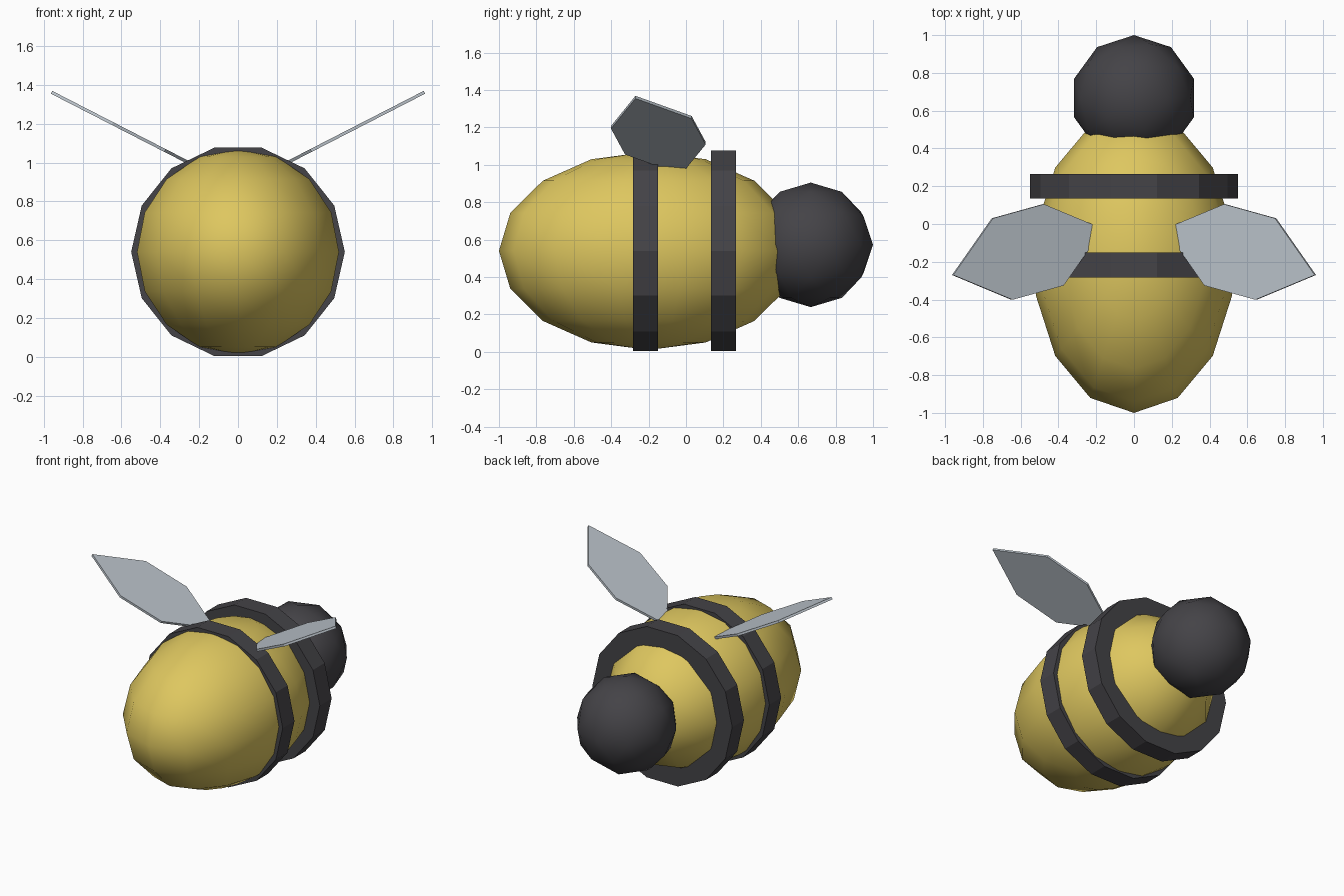
import bpy, bmesh, math
from mathutils import Matrix, Vector

cube = bpy.data.objects.get("Cube")
if cube:
    bpy.data.objects.remove(cube)


def material(name, color):
    m = bpy.data.materials.new(name)
    m.use_nodes = True
    m.diffuse_color = (*color, 1)
    bsdf = next(n for n in m.node_tree.nodes if n.type == 'BSDF_PRINCIPLED')
    bsdf.inputs["Base Color"].default_value = (*color, 1)
    return m


yellow = material("honey_yellow", (0.73, 0.57, 0.115))
dark = material("charcoal", (0.058, 0.056, 0.063))
pale = material("pale_wing_grey", (0.50, 0.55, 0.60))


def finish(bm, name, mat, smooth=False):
    bmesh.ops.recalc_face_normals(bm, faces=bm.faces)
    for f in bm.faces:
        f.smooth = smooth
    mesh = bpy.data.meshes.new(name)
    bm.to_mesh(mesh)
    bm.free()
    mesh.materials.append(mat)
    obj = bpy.data.objects.new(name, mesh)
    bpy.context.collection.objects.link(obj)
    return obj


MID = 0.54  # height of the body axis

# Egg-shaped body
bm = bmesh.new()
bmesh.ops.create_uvsphere(bm, u_segments=14, v_segments=8, radius=1)
bmesh.ops.transform(bm, verts=bm.verts, matrix=Matrix.Translation((0, -0.2, MID))
                    @ Matrix.Diagonal((0.533, 0.8, 0.53, 1)))
finish(bm, "body", yellow, True)

# Round head
bm = bmesh.new()
bmesh.ops.create_icosphere(bm, subdivisions=2, radius=0.333)
bmesh.ops.translate(bm, verts=bm.verts, vec=(0, 0.667, 0.572))
finish(bm, "head", dark, True)

# Two stripe discs around the body
for name, y in (("front_stripe", -0.217), ("back_stripe", 0.2)):
    bm = bmesh.new()
    bmesh.ops.create_cone(bm, cap_ends=True, segments=14, radius1=0.55,
                          radius2=0.55, depth=0.132)
    # Turn so that a flat side faces up and a corner faces sideways
    bmesh.ops.transform(bm, verts=bm.verts, matrix=Matrix.Translation((0, y, MID))
                        @ Matrix.Rotation(math.pi / 2, 4, 'X'))
    top = max(v.co.z for v in bm.verts)
    if top > MID + 0.545:
        bmesh.ops.rotate(bm, verts=bm.verts, cent=(0, y, MID),
                         matrix=Matrix.Rotation(math.pi / 14, 3, 'Y'))
    finish(bm, name, dark)

# Thin six-sided wings, point-symmetric about their centre, tilted upward
center = Vector((0.563, -0.148, 1.158))
half = [(0.397, -0.122), (0.187, 0.178), (-0.083, 0.253)]
outline = half + [(-x, -y) for x, y in half]
slope = 0.513
normal = Vector((-slope, 0, 1)).normalized()
for name, side in (("left_wing", 1), ("right_wing", -1)):
    bm = bmesh.new()
    verts = [bm.verts.new(center + Vector((x, y, x * slope)) - normal * 0.008)
             for x, y in outline]
    face = bm.faces.new(verts)
    ext = bmesh.ops.extrude_face_region(bm, geom=[face], use_keep_orig=True)
    bmesh.ops.translate(bm, vec=normal * 0.016,
                        verts=[g for g in ext["geom"] if isinstance(g, bmesh.types.BMVert)])
    bmesh.ops.scale(bm, verts=bm.verts, vec=(side, 1, 1))
    finish(bm, name, pale)
